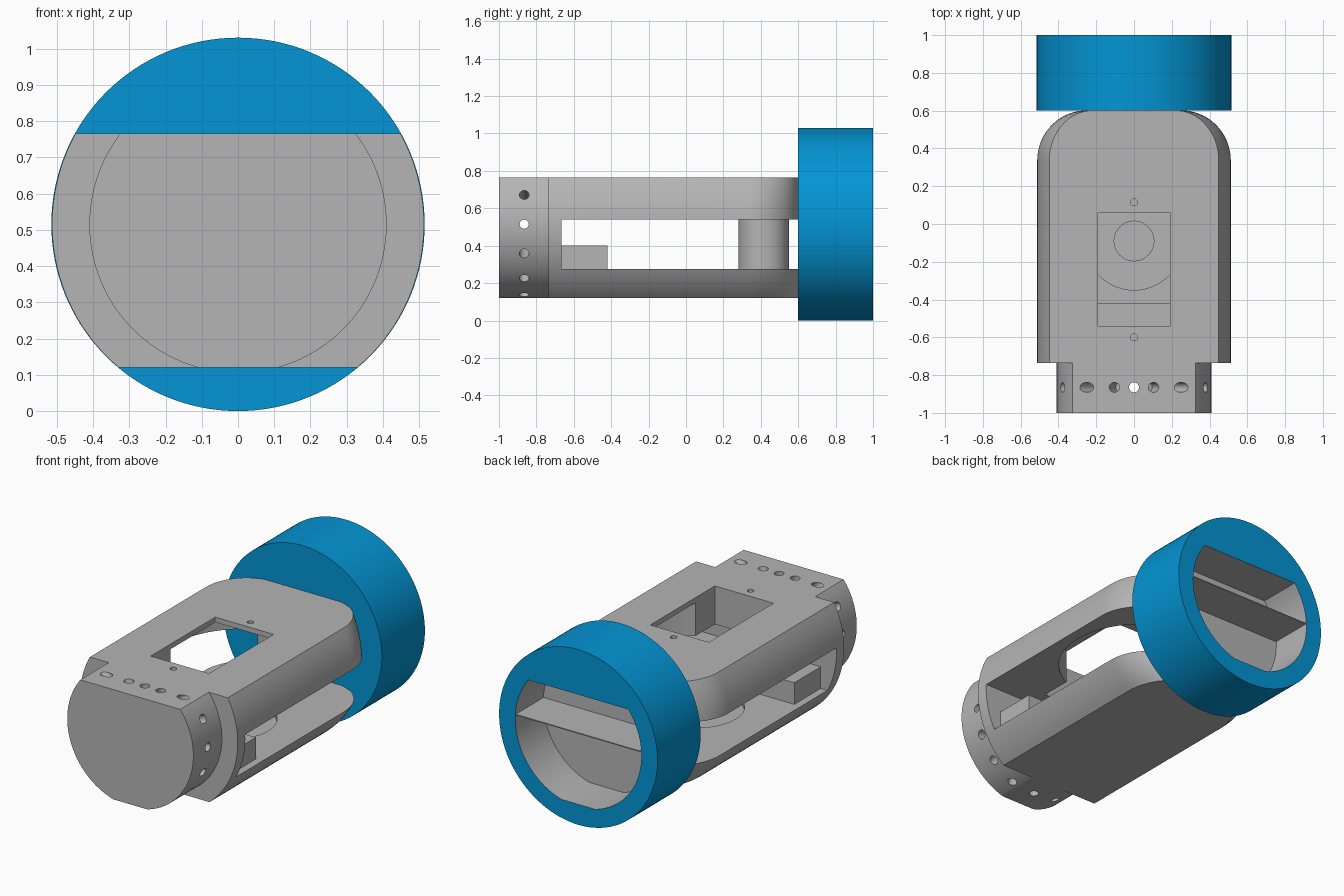
import bpy, bmesh, math
from mathutils import Vector, Matrix

if "Cube" in bpy.data.objects:
    bpy.data.objects.remove(bpy.data.objects["Cube"])

CZ = 0.515            # height of the long axis
LOW, HIGH = 0.12, 0.765


def material(name, rgb):
    m = bpy.data.materials.new(name)
    m.diffuse_color = (*rgb, 1)
    m.use_nodes = True
    m.node_tree.nodes["Principled BSDF"].inputs["Base Color"].default_value = m.diffuse_color
    return m


GRAY = material("gray", (0.46, 0.46, 0.46))
BLUE = material("blue", (0.001, 0.30, 0.66))


def finish(name, bm, mat):
    """Turn a bmesh into an object."""
    bmesh.ops.recalc_face_normals(bm, faces=bm.faces)
    me = bpy.data.meshes.new(name)
    bm.to_mesh(me)
    bm.free()
    me.materials.append(mat)
    ob = bpy.data.objects.new(name, me)
    bpy.context.collection.objects.link(ob)
    return ob


def prism(name, pts, direction, mat=GRAY):
    """Extrude a closed loop of 3D points along a direction."""
    bm = bmesh.new()
    face = bm.faces.new([bm.verts.new(p) for p in pts])
    ext = bmesh.ops.extrude_face_region(bm, geom=[face])
    verts = [v for v in ext["geom"] if isinstance(v, bmesh.types.BMVert)]
    bmesh.ops.translate(bm, verts=verts, vec=Vector(direction))
    return finish(name, bm, mat)


def loft(name, rings, mat=GRAY):
    """Skin a stack of closed loops and cap both ends."""
    bm = bmesh.new()
    vs = [[bm.verts.new(p) for p in ring] for ring in rings]
    n = len(vs[0])
    for a, b in zip(vs, vs[1:]):
        for i in range(n):
            j = (i + 1) % n
            bm.faces.new((a[i], a[j], b[j], b[i]))
    bm.faces.new(vs[0])
    bm.faces.new(vs[-1])
    return finish(name, bm, mat)


def clipped_bar(name, r, y0, y1, n=48):
    """Bar along y: a circle flattened at the top and bottom."""
    a0 = math.asin((LOW - CZ) / r)
    a1 = math.asin((HIGH - CZ) / r)
    angles = [a0 + (a1 - a0) * i / n for i in range(n + 1)]
    right = [(r * math.cos(a), CZ + r * math.sin(a)) for a in angles]
    outline = right + [(-x, z) for x, z in reversed(right)]
    return prism(name, [(x, y0, z) for x, z in outline], (0, y1 - y0, 0))


def box(name, x0, x1, y0, y1, z0, z1):
    return prism(name, [(x0, y0, z0), (x1, y0, z0), (x1, y1, z0), (x0, y1, z0)],
                 (0, 0, z1 - z0))


def rod(name, center, r, length, rot=None, n=48, mat=GRAY):
    """Cylinder along z (or rotated) starting at its centre point."""
    ob = prism(name, [(r * math.cos(2 * math.pi * i / n), r * math.sin(2 * math.pi * i / n), 0)
                      for i in range(n)], (0, 0, length), mat)
    ob.data.transform(Matrix.Translation(center) @ (rot or Matrix()))
    return ob


def cut(target, cutter):
    mod = target.modifiers.new("cut", "BOOLEAN")
    mod.operation = "DIFFERENCE"
    mod.solver = "EXACT"
    mod.object = cutter
    bpy.context.view_layer.objects.active = target
    bpy.ops.object.modifier_apply(modifier=mod.name)
    bpy.data.objects.remove(cutter, do_unlink=True)


# Forked body: rounded plan, narrowed with height to follow the round section
R, END = 0.265, 0.602
corner = [(0.513 - R + R * math.cos(a), END - R + R * math.sin(a))
          for a in [math.pi / 2 * i / 16 for i in range(17)]]
half = [(0.513, -0.735)] + corner
plan = half + [(-x, y) for x, y in reversed(half)]
a0, a1 = math.asin((LOW - CZ) / 0.515), math.asin((HIGH - CZ) / 0.515)
rings = []
for i in range(25):
    a = a0 + (a1 - a0) * i / 24
    rings.append([(x * math.cos(a), y, CZ + 0.515 * math.sin(a)) for x, y in plan])
body = loft("forked_body", rings)
# Gap between the two arms
cut(body, box("gap_cutter", -0.7, 0.7, -0.665, 0.7, 0.275, 0.54))
# Round pocket under the upper arm and the window above it
cut(body, rod("pocket_cutter", (0, 0.05, 0.4), 0.45, 0.335, n=64))
cut(body, box("window_cutter", -0.19, 0.19, -0.54, 0.06, 0.5, 0.9))
# Shallow round seat in the lower arm
cut(body, rod("seat_cutter", (0, -0.09, 0.25), 0.26, 0.1))
cut(body, rod("seat_centre_cutter", (0, -0.09, 0.22), 0.105, 0.1))
# Small screw holes in the top
for y in (0.115, -0.6):
    cut(body, rod("screw_cutter", (0, y, 0.62), 0.018, 0.3, n=20))

# Block at the front of the gap
box("front_step", -0.41, 0.41, -0.67, -0.42, 0.27, 0.402)
# Column joining the arms
rod("column", (0, 0.415, 0.27), 0.135, 0.467)

# Front plug with radial pin holes; the upright and level ones go right through
plug = clipped_bar("front_plug", 0.41, -1.0, -0.73)
for k in range(16):
    if k % 4:
        rot = Matrix.Rotation(k * math.pi / 8, 4, "Y") @ Matrix.Translation((0, 0, 0.19))
        cut(plug, rod("pin_cutter", (0, -0.865, CZ), 0.026, 0.4, rot, 20))
for angle, r in ((0, 0.0265), (math.pi / 2, 0.0245)):
    rot = Matrix.Rotation(angle, 4, "Y") @ Matrix.Translation((0, 0, -0.6))
    cut(plug, rod("pin_cutter", (0, -0.865, CZ), r, 1.2, rot, 20))

# Blue collar with a gray socket matching the plug
collar = rod("rear_collar", (0, 1.0, CZ), 0.515, 0.4,
             Matrix.Rotation(math.pi / 2, 4, "X"), 128, BLUE)
cut(collar, clipped_bar("socket_cutter", 0.41, 0.74, 1.2))
me = collar.data
me.materials.clear()
me.materials.append(BLUE)
me.materials.append(GRAY)
for p in me.polygons:
    c = p.center
    inside = math.hypot(c.x, c.z - CZ) < 0.45 and 0.65 < c.y < 0.99
    p.material_index = 1 if inside else 0

# Thin divider across the socket
box("socket_divider", -0.408, 0.408, 0.735, 0.998, 0.534, 0.54)

# Smooth curved walls, keep hard edges
for ob in list(bpy.context.collection.objects):
    bpy.ops.object.select_all(action="DESELECT")
    ob.select_set(True)
    bpy.context.view_layer.objects.active = ob
    bpy.ops.object.shade_smooth_by_angle(angle=math.radians(25))
